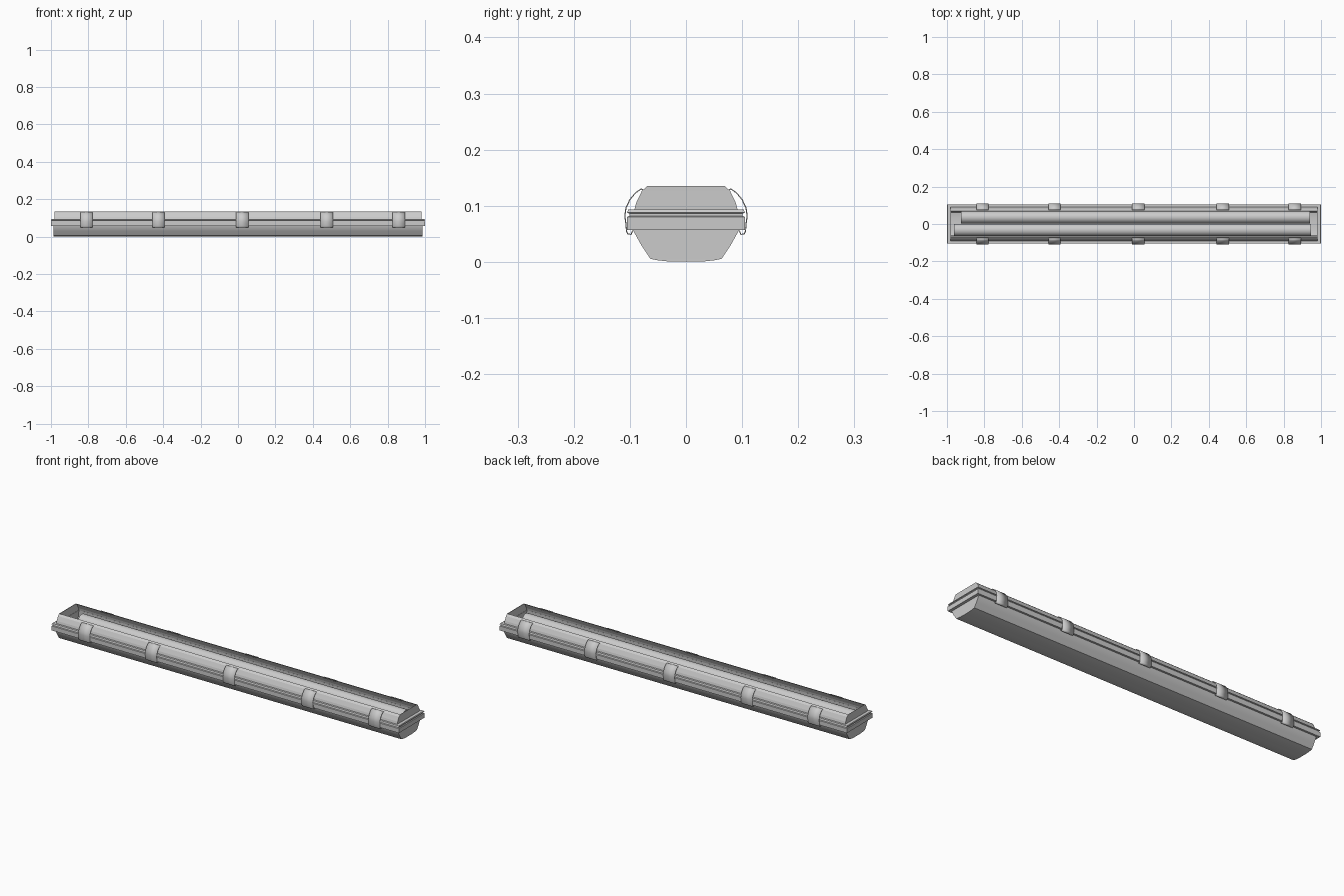
import bpy, bmesh, math

if "Cube" in bpy.data.objects:
    bpy.data.objects.remove(bpy.data.objects["Cube"])


def finish(bm, name, smooth=None, thick=0):
    bmesh.ops.recalc_face_normals(bm, faces=bm.faces)
    me = bpy.data.meshes.new(name)
    bm.to_mesh(me)
    bm.free()
    ob = bpy.data.objects.new(name, me)
    bpy.context.collection.objects.link(ob)
    if thick:
        mod = ob.modifiers.new("wall", 'SOLIDIFY')
        mod.thickness = thick
        mod.offset = 0
    if smooth:
        bpy.ops.object.select_all(action='DESELECT')
        ob.select_set(True)
        bpy.context.view_layer.objects.active = ob
        bpy.ops.object.shade_smooth_by_angle(angle=math.radians(smooth))
    return ob


def loft(name, rings, cap=False, wrap=False, smooth=None, thick=0):
    """Skin a stack of rectangles given as (half x, half y, z)."""
    bm = bmesh.new()
    loops = [[bm.verts.new((sx * hx, sy * hy, z))
              for sx, sy in ((-1, -1), (1, -1), (1, 1), (-1, 1))]
             for hx, hy, z in rings]
    pairs = list(zip(loops, loops[1:]))
    if wrap:
        pairs.append((loops[-1], loops[0]))
    for a, b in pairs:
        for i in range(4):
            j = (i + 1) % 4
            bm.faces.new((a[i], a[j], b[j], b[i]))
    if cap:
        bm.faces.new(loops[0])
    return finish(bm, name, smooth, thick)


# Lower housing: shallow trough with a gently curved floor
loft("lower_housing", [(.985, .012, .001), (.985, .032, .0015), (.985, .05, .0035),
                       (.985, .063, .006), (.985, .079, .030), (.985, .094, .057),
                       (.985, .094, .066)], cap=True, smooth=30, thick=.002)

# Flange with a sealing groove
loft("flange", [(.984, .092, .057), (1.0, .105, .057), (1.0, .105, .080),
                (.996, .101, .082), (.996, .101, .086), (1.0, .105, .088),
                (.998, .103, .093), (.979, .090, .093)], wrap=True)

# Upper rim: inward sloping walls, open at the top
loft("upper_rim", [(.981, .092, .090), (.981, .088, .105), (.981, .078, .126),
                   (.981, .068, .135)], thick=.002)

# Twin tubes, staggered lengthwise
for name, x0, x1, y in (("front_tube", -.962, .945, -.032), ("rear_tube", -.925, .942, .036)):
    bpy.ops.mesh.primitive_cylinder_add(vertices=32, radius=.033, depth=x1 - x0,
                                        location=((x0 + x1) / 2, y, .075),
                                        rotation=(0, math.pi / 2, 0))
    bpy.context.object.name = name
    bpy.ops.object.shade_smooth_by_angle(angle=math.radians(40))

# Spring clips: bent strips hooked under the flange, mirrored to both sides
clip = [(-.074, .127), (-.080, .130), (-.090, .123), (-.100, .111), (-.107, .096),
        (-.109, .082), (-.107, .067), (-.106, .055), (-.104, .050), (-.098, .049),
        (-.095, .056)]
for n, x in enumerate((-.81, -.425, .022, .475, .86)):
    for side, sy in (("front", 1), ("rear", -1)):
        bm = bmesh.new()
        rows = [[bm.verts.new((x + dx, sy * y, z)) for dx in (-.033, .033)] for y, z in clip]
        for a, b in zip(rows, rows[1:]):
            bm.faces.new((a[0], a[1], b[1], b[0]))
        finish(bm, f"{side}_clip_{n + 1}", smooth=40, thick=.002)
